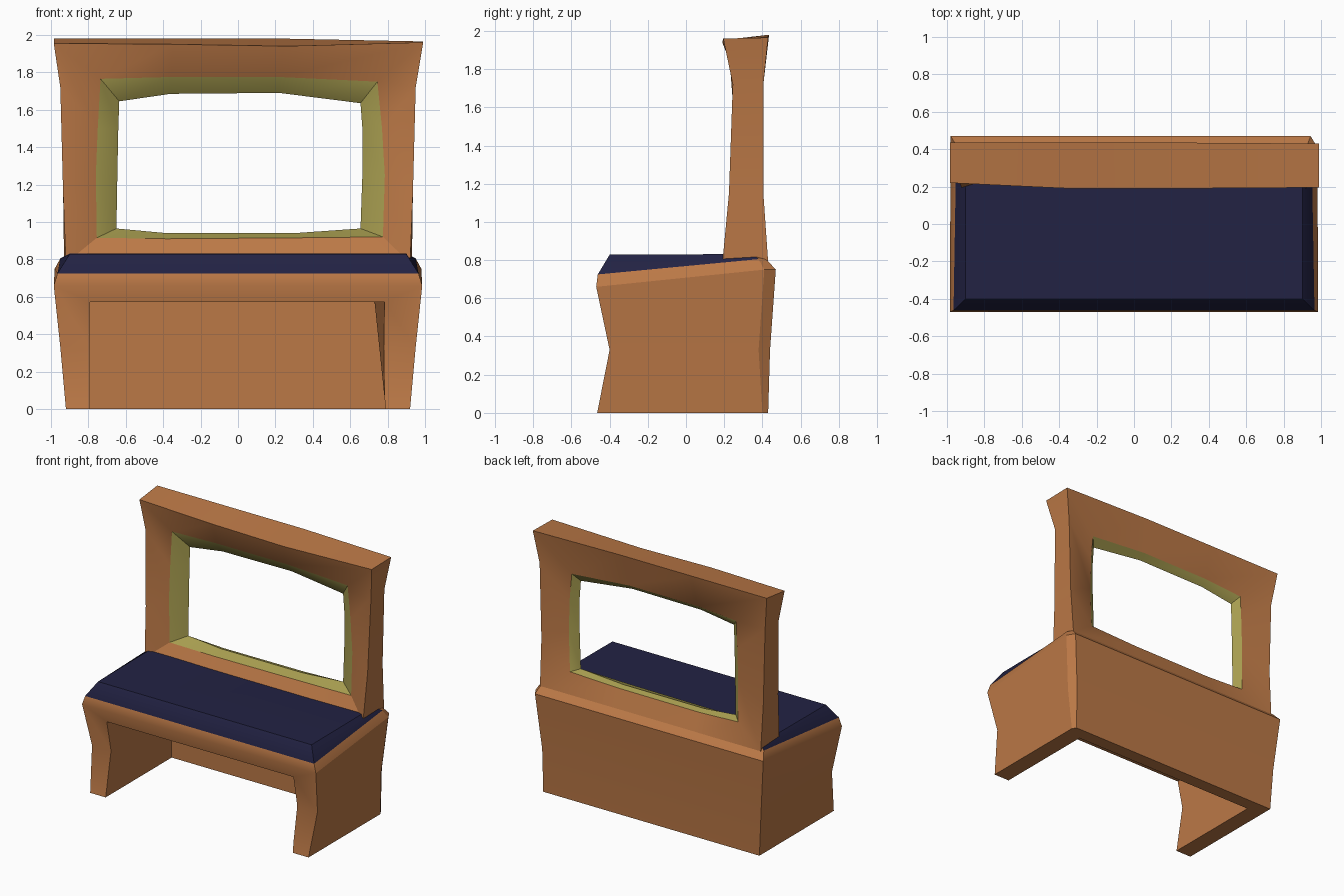
import bpy, bmesh, math

if "Cube" in bpy.data.objects:
    bpy.data.objects.remove(bpy.data.objects["Cube"])


def material(name, rgb):
    m = bpy.data.materials.new(name)
    m.diffuse_color = (*rgb, 1)
    m.use_nodes = True
    m.node_tree.nodes["Principled BSDF"].inputs["Base Color"].default_value = m.diffuse_color
    return m


brown = material("warm wood", (0.50, 0.19, 0.062))
navy = material("navy top", (0.016, 0.016, 0.057))
olive = material("olive trim", (0.39, 0.34, 0.08))


def loft(name, rings, mats, pick, caps=True, closed=False):
    """Skin matching rings; pick(row, side) gives the material slot."""
    bm = bmesh.new()
    vs = [[bm.verts.new(p) for p in r] for r in rings]
    n = len(rings[0])
    for i in range(len(rings) if closed else len(rings) - 1):
        a, b = vs[i], vs[(i + 1) % len(vs)]
        for j in range(n):
            k = (j + 1) % n
            f = bm.faces.new((a[j], a[k], b[k], b[j]))
            f.material_index = pick(i, j)
    if caps:
        bm.faces.new(vs[0][::-1])
        f = bm.faces.new(vs[-1])
        f.material_index = pick(len(rings) - 1, -1)
    bmesh.ops.recalc_face_normals(bm, faces=bm.faces)
    me = bpy.data.meshes.new(name)
    bm.to_mesh(me)
    bm.free()
    for m in mats:
        me.materials.append(m)
    ob = bpy.data.objects.new(name, me)
    bpy.context.collection.objects.link(ob)
    return ob


def activate(ob):
    bpy.ops.object.select_all(action='DESELECT')
    ob.select_set(True)
    bpy.context.view_layer.objects.active = ob


# Base: pinched front, flared shoulders, rounded navy top
def base_ring(xf, yf, zf, xb, yb, zb, ch=0.06):
    return [(-xf, yf, zf), (xf, yf, zf), (xb, yb - ch, zb),
            (xb - ch * 0.6, yb, zb), (-xb, yb, zb)]


base = loft("base", [
    base_ring(0.92, -0.465, 0.0, 0.92, 0.43, 0.0, 0.03),
    base_ring(0.95, -0.40, 0.33, 0.94, 0.44, 0.33),
    base_ring(0.985, -0.47, 0.66, 0.98, 0.47, 0.75),
    base_ring(0.965, -0.462, 0.725, 0.95, 0.42, 0.805, 0.04),
    base_ring(0.90, -0.40, 0.828, 0.90, 0.39, 0.832, 0.04),
], [brown, navy], lambda i, j: 1 if i >= 3 and j not in (2, 3) else 0)

# Knee space, open at the front and below
cutter = loft("knee_space", [
    [(-0.79, -0.7, -0.1), (0.80, -0.7, -0.1), (0.80, 0.33, -0.1), (-0.79, 0.33, -0.1)],
    [(-0.79, -0.7, 0.57), (0.80, -0.7, 0.57), (0.73, 0.33, 0.575), (-0.79, 0.33, 0.575)],
], [brown], lambda i, j: 0)
cutter.hide_render = True
mod = base.modifiers.new("knee cut", 'BOOLEAN')
mod.operation = 'DIFFERENCE'
mod.solver = 'EXACT'
mod.object = cutter
activate(base)
bpy.ops.object.modifier_apply(modifier=mod.name)
bpy.data.objects.remove(cutter, do_unlink=True)

# Upright open frame: front and back outlines pinch to an olive-lined opening
front = [(-0.92, 0.19, 0.78), (-0.38, 0.19, 0.80), (0.3, 0.19, 0.80), (0.92, 0.19, 0.78),
         (0.935, 0.225, 1.15), (0.95, 0.245, 1.72), (0.99, 0.195, 1.96),
         (0.25, 0.19, 1.94), (-0.35, 0.19, 1.95), (-0.985, 0.22, 1.955),
         (-0.95, 0.245, 1.72), (-0.935, 0.225, 1.15)]
back = [(-0.93, 0.43, 0.79), (-0.38, 0.43, 0.79), (0.3, 0.43, 0.79), (0.93, 0.43, 0.79),
        (0.935, 0.405, 1.15), (0.95, 0.405, 1.72), (0.99, 0.43, 1.965),
        (0.25, 0.435, 1.98), (-0.35, 0.435, 1.98), (-0.985, 0.435, 1.98),
        (-0.95, 0.405, 1.72), (-0.935, 0.405, 1.15)]
hole = [(-0.65, 0.965), (-0.38, 0.94), (0.3, 0.94), (0.655, 0.965),
        (0.665, 1.25), (0.665, 1.5), (0.655, 1.635),
        (0.22, 1.69), (-0.36, 1.685), (-0.635, 1.645), (-0.64, 1.5), (-0.645, 1.25)]
rim = [(-0.755, 0.915), (-0.38, 0.91), (0.3, 0.915), (0.775, 0.92),
       (0.785, 1.25), (0.77, 1.5), (0.745, 1.75),
       (0.22, 1.775), (-0.36, 1.775), (-0.735, 1.765), (-0.75, 1.5), (-0.76, 1.25)]


def flat(pts, y):
    return [(x, y, z) for x, z in pts]


between = [((a + c) / 2, (b + d) / 2) for (a, b), (c, d) in zip(rim, hole)]
frame = loft("upright_frame",
             [front, flat(rim, 0.255), flat(hole, 0.33), flat(between, 0.375), back],
             [brown, olive], lambda i, j: 1 if i in (1, 2) else 0,
             caps=False, closed=True)

for ob in (base, frame):
    activate(ob)
    bpy.ops.object.shade_smooth_by_angle(angle=math.radians(28))
